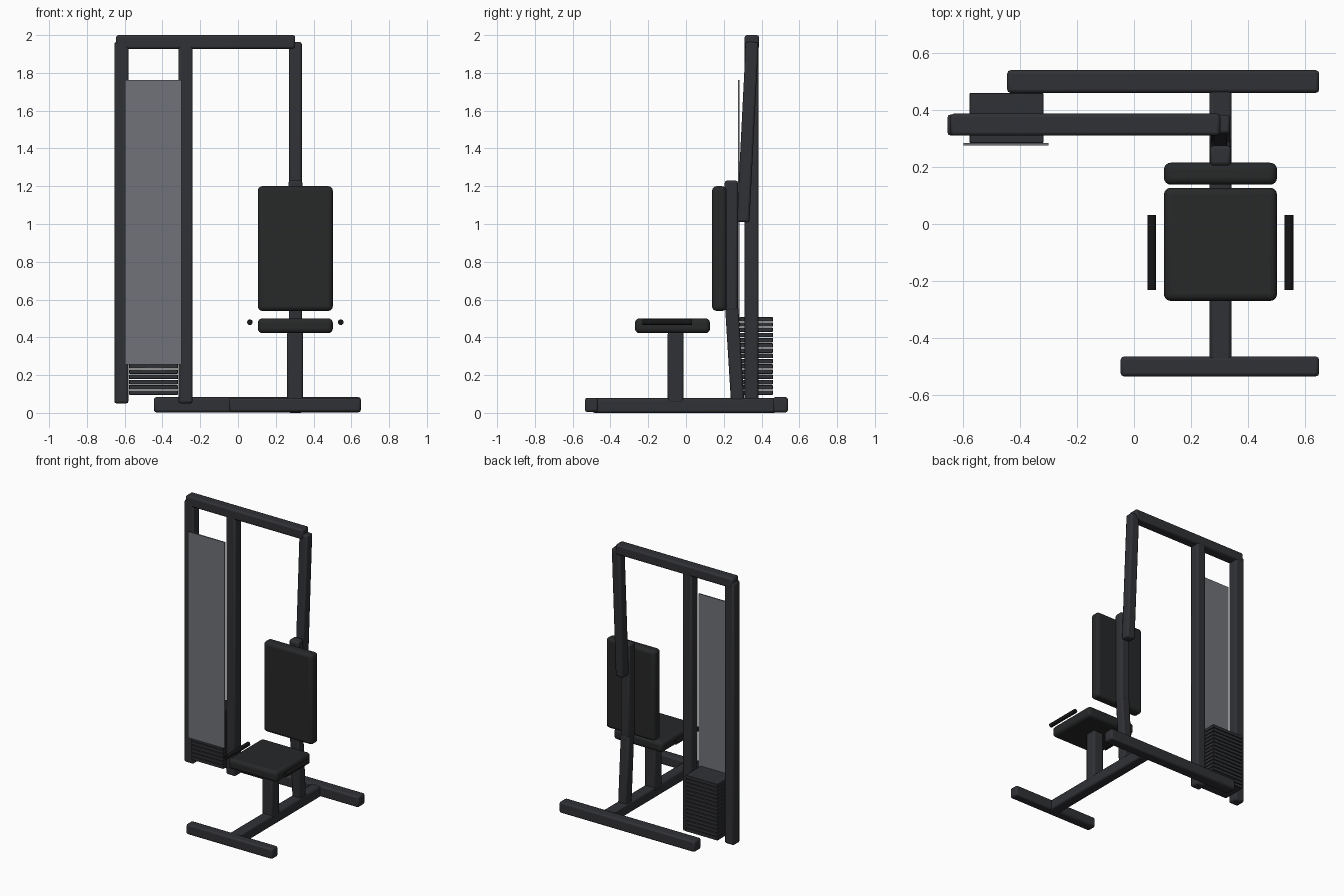
import bpy, bmesh, math
from mathutils import Vector, Matrix

if "Cube" in bpy.data.objects:
    bpy.data.objects.remove(bpy.data.objects["Cube"])


def material(name, color):
    m = bpy.data.materials.new(name)
    m.diffuse_color = color
    m.use_nodes = True
    m.node_tree.nodes["Principled BSDF"].inputs["Base Color"].default_value = m.diffuse_color
    return m


FRAME = material("frame_paint", (0.03, 0.031, 0.036, 1))
PAD = material("pad_vinyl", (0.02, 0.021, 0.022, 1))
RUBBER = material("grip_rubber", (0.008, 0.008, 0.009, 1))
SMOKED = material("smoked_panel", (0.16, 0.17, 0.19, 0.6))


def finish(name, bm, mat, bevel=0, segments=2):
    mesh = bpy.data.meshes.new(name)
    bm.to_mesh(mesh)
    bm.free()
    mesh.materials.append(mat)
    ob = bpy.data.objects.new(name, mesh)
    bpy.context.collection.objects.link(ob)
    if bevel:
        mod = ob.modifiers.new("bevel", 'BEVEL')
        mod.width, mod.segments = bevel, segments
    bpy.context.view_layer.objects.active = ob
    ob.select_set(True)
    bpy.ops.object.shade_smooth_by_angle(angle=math.radians(35))
    ob.select_set(False)
    return ob


def box(name, x, y, z, mat=FRAME, bevel=0.012, segments=2):
    """Box from (min, max) ranges on each axis."""
    bm = bmesh.new()
    bmesh.ops.create_cube(bm, size=1)
    for v in bm.verts:
        v.co = [(a + b) / 2 + c * (b - a) for c, (a, b) in zip(v.co, (x, y, z))]
    return finish(name, bm, mat, bevel, segments)


def tilted_tube(name, x, start, end, size):
    """Square tube leaning in the yz plane between two (y, z) points."""
    a, b = Vector((x, *start)), Vector((x, *end))
    d = b - a
    lean = math.atan2(-d.y, d.z)
    bm = bmesh.new()
    bmesh.ops.create_cube(bm, size=1, matrix=Matrix.Translation((a + b) / 2)
                          @ Matrix.Rotation(lean, 4, 'X')
                          @ Matrix.Diagonal((size, size, d.length, 1)))
    return finish(name, bm, FRAME, 0.011)


# Base
box("rear_base_bar", (-0.445, 0.65), (0.46, 0.54), (0.003, 0.083))
box("front_base_bar", (-0.047, 0.65), (-0.535, -0.465), (0.005, 0.08))
box("base_rail", (0.265, 0.343), (-0.495, 0.48), (0.0, 0.078))

# Weight tower and overhead beam
for name, x in (("outer_upright", (-0.655, -0.58)), ("inner_upright", (-0.315, -0.24))):
    box(name, x, (0.31, 0.385), (0.05, 1.965))
box("top_beam", (-0.645, 0.303), (0.31, 0.387), (1.927, 2.0))

# Back post: leaning foot, vertical middle, leaning upper tube
tilted_tube("post_foot", 0.304, (0.273, 0.06), (0.242, 0.56), 0.07)
box("post_middle", (0.267, 0.341), (0.205, 0.275), (0.54, 1.23))
tilted_tube("post_upper", 0.304, (0.302, 1.01), (0.35, 1.963), 0.067)

# Seat and backrest
box("seat_post", (0.26, 0.345), (-0.097, -0.012), (0.05, 0.43))
box("seat", (0.105, 0.502), (-0.27, 0.127), (0.422, 0.5), PAD, 0.024, 4)
box("backrest", (0.105, 0.502), (0.138, 0.215), (0.54, 1.2), PAD, 0.024, 4)

# Hand grips beside the seat
for side, x in (("left", 0.063), ("right", 0.544)):
    bm = bmesh.new()
    bmesh.ops.create_cone(bm, cap_ends=True, segments=16, radius1=0.015, radius2=0.015,
                          depth=0.262, matrix=Matrix.Translation((x, -0.1, 0.48))
                          @ Matrix.Rotation(math.pi / 2, 4, 'X'))
    finish(side + "_hand_grip", bm, RUBBER)

# Weight stack
for i in range(15):
    z = 0.096 + i * 0.0277
    box(f"weight_plate_{i + 1}", (-0.577, -0.318), (0.284, 0.46), (z, z + 0.0235), FRAME, 0.002, 1)

# Smoked front shroud
box("shroud_panel", (-0.598, -0.3), (0.275, 0.284), (0.255, 1.762), SMOKED, 0)
